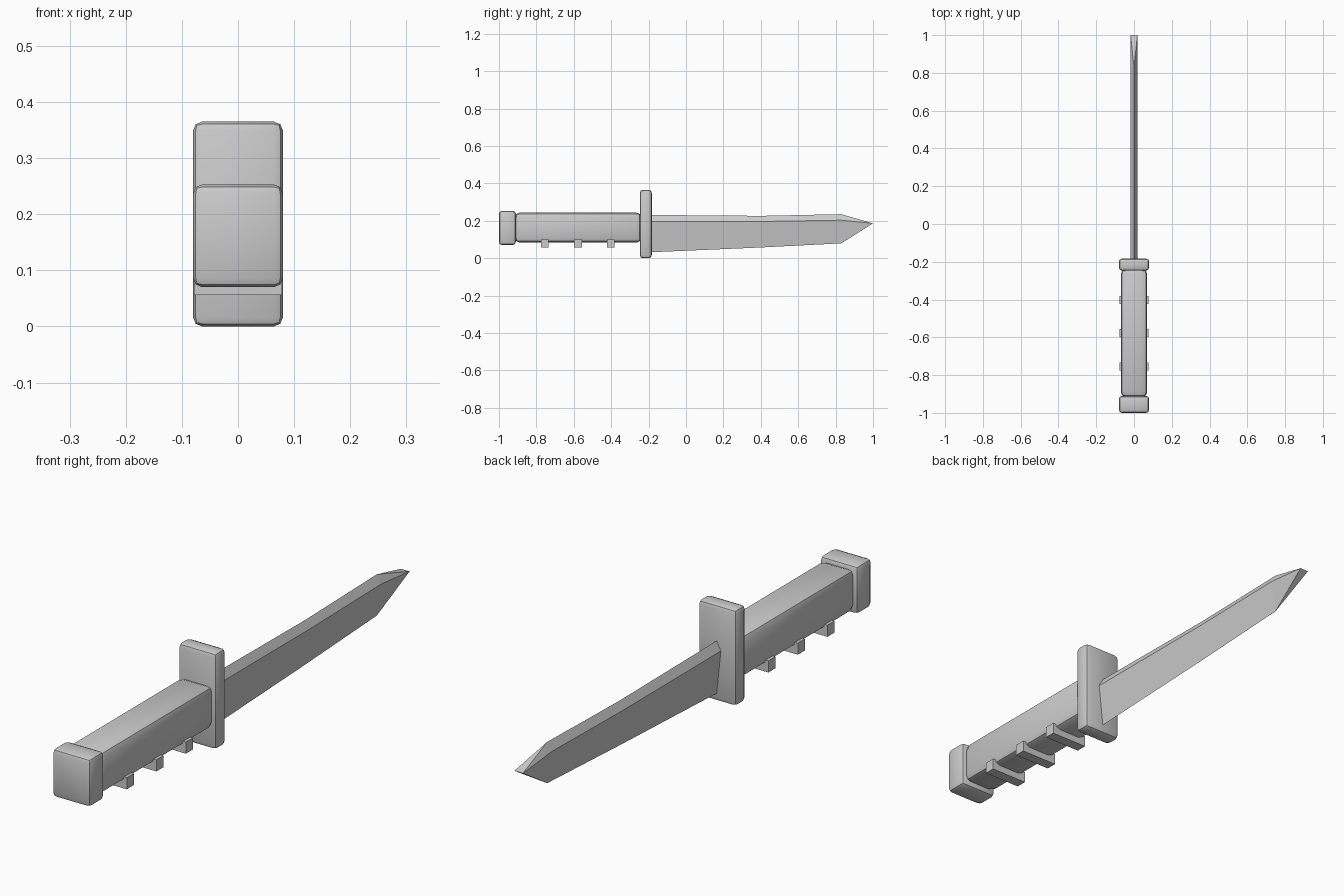
import bpy, bmesh
from mathutils import Vector

if "Cube" in bpy.data.objects:
    bpy.data.objects.remove(bpy.data.objects["Cube"])

steel = bpy.data.materials.new("plain_grey")
steel.diffuse_color = (0.6, 0.6, 0.6, 1)
steel.use_nodes = True
steel.node_tree.nodes["Principled BSDF"].inputs["Base Color"].default_value = steel.diffuse_color


def finish(name, bm):
    bmesh.ops.recalc_face_normals(bm, faces=bm.faces)
    me = bpy.data.meshes.new(name)
    bm.to_mesh(me)
    bm.free()
    me.materials.append(steel)
    ob = bpy.data.objects.new(name, me)
    bpy.context.collection.objects.link(ob)
    return ob


def smooth(ob, degrees):
    bpy.context.view_layer.objects.active = ob
    bpy.ops.object.select_all(action='DESELECT')
    ob.select_set(True)
    bpy.ops.object.shade_smooth_by_angle(angle=degrees * 0.0174533)


def box(name, half_x, y0, y1, z0, z1, bevel=0):
    bm = bmesh.new()
    bmesh.ops.create_cube(bm, size=1)
    bmesh.ops.scale(bm, vec=Vector((2 * half_x, y1 - y0, z1 - z0)), verts=bm.verts)
    bmesh.ops.translate(bm, vec=Vector((0, (y0 + y1) / 2, (z0 + z1) / 2)), verts=bm.verts)
    if bevel:
        bmesh.ops.bevel(bm, geom=bm.edges[:], offset=bevel, segments=2,
                        profile=0.5, affect='EDGES')
    ob = finish(name, bm)
    if bevel:
        smooth(ob, 40)
    return ob


# Hilt: pommel, handle and guard
box("pommel", 0.08, -1.0, -0.91, 0.07, 0.253, 0.016)
box("handle", 0.07, -0.915, -0.24, 0.083, 0.243, 0.025)
box("guard", 0.08, -0.247, -0.183, 0.0, 0.365, 0.016)

# Finger ridges under the handle
for i, y in enumerate((-0.755, -0.578, -0.402)):
    box(f"finger_ridge_{i + 1}", 0.078, y - 0.021, y + 0.021, 0.056, 0.1)

# Blade: spine ridge, two shoulders, wedge down to the cutting edge
HALF = 0.018
stations = [(-0.2, 0.231, 0.197, 0.031),   # y, spine z, shoulder z, edge z
            (0.4, 0.226, 0.196, 0.057),
            (0.83, 0.235, 0.203, 0.079)]
bm = bmesh.new()
rings = [[bm.verts.new(p) for p in ((0, y, top), (HALF, y, mid), (0, y, edge), (-HALF, y, mid))]
         for y, top, mid, edge in stations]
bm.faces.new(rings[0])
for a, b in zip(rings, rings[1:]):
    for k in range(4):
        bm.faces.new((a[k], a[(k + 1) % 4], b[(k + 1) % 4], b[k]))

# Chisel tip closing on a short crosswise edge
tip_r, tip_l = (bm.verts.new((x, 1.0, 0.186)) for x in (HALF, -HALF))
top, right, edge, left = rings[-1]
for f in ((top, right, tip_r), (right, edge, tip_r), (edge, left, tip_l),
          (left, top, tip_l), (top, tip_r, tip_l), (edge, tip_l, tip_r)):
    bm.faces.new(f)
finish("blade", bm)
